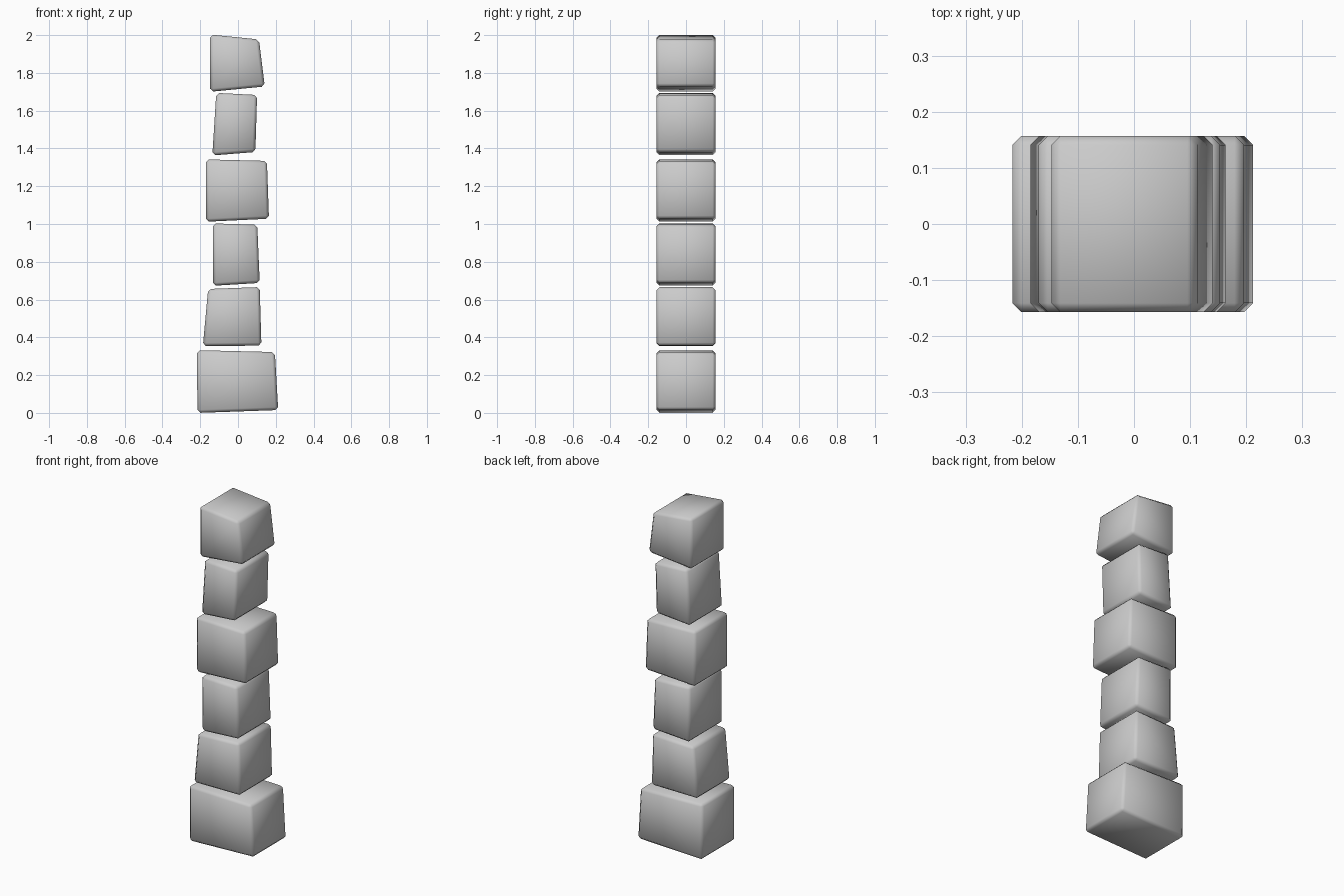
import bpy, bmesh

if "Cube" in bpy.data.objects:
    bpy.data.objects.remove(bpy.data.objects["Cube"])

HALF_DEPTH = 0.157

# Front outlines (x, z): bottom left, bottom right, top right, top left
OUTLINES = [
    [(-0.215, 0.000), (0.213, 0.015), (0.195, 0.322), (-0.217, 0.332)],
    [(-0.186, 0.354), (0.124, 0.356), (0.115, 0.666), (-0.158, 0.656)],
    [(-0.132, 0.673), (0.115, 0.688), (0.102, 0.996), (-0.133, 1.003)],
    [(-0.169, 1.012), (0.164, 1.028), (0.153, 1.334), (-0.170, 1.342)],
    [(-0.136, 1.363), (0.092, 1.381), (0.101, 1.683), (-0.115, 1.694)],
    [(-0.147, 1.700), (0.142, 1.728), (0.111, 1.977), (-0.147, 2.003)],
]


def stone_block(name, outline):
    # Extrude the front outline through the depth, then chamfer every edge
    bm = bmesh.new()
    front = bm.faces.new([bm.verts.new((x, -HALF_DEPTH, z)) for x, z in outline])
    ext = bmesh.ops.extrude_face_region(bm, geom=[front], use_keep_orig=True)
    for v in ext["geom"]:
        if isinstance(v, bmesh.types.BMVert):
            v.co.y = HALF_DEPTH
    bmesh.ops.recalc_face_normals(bm, faces=bm.faces[:])
    bmesh.ops.bevel(bm, geom=bm.edges[:], offset=0.016, segments=1,
                    affect='EDGES', profile=0.5)
    for f in bm.faces:
        f.smooth = True
    me = bpy.data.meshes.new(name)
    bm.to_mesh(me)
    bm.free()
    bpy.context.collection.objects.link(bpy.data.objects.new(name, me))


# Stack of uneven blocks
for i, outline in enumerate(OUTLINES, 1):
    stone_block(f"stone_block_{i}", outline)
